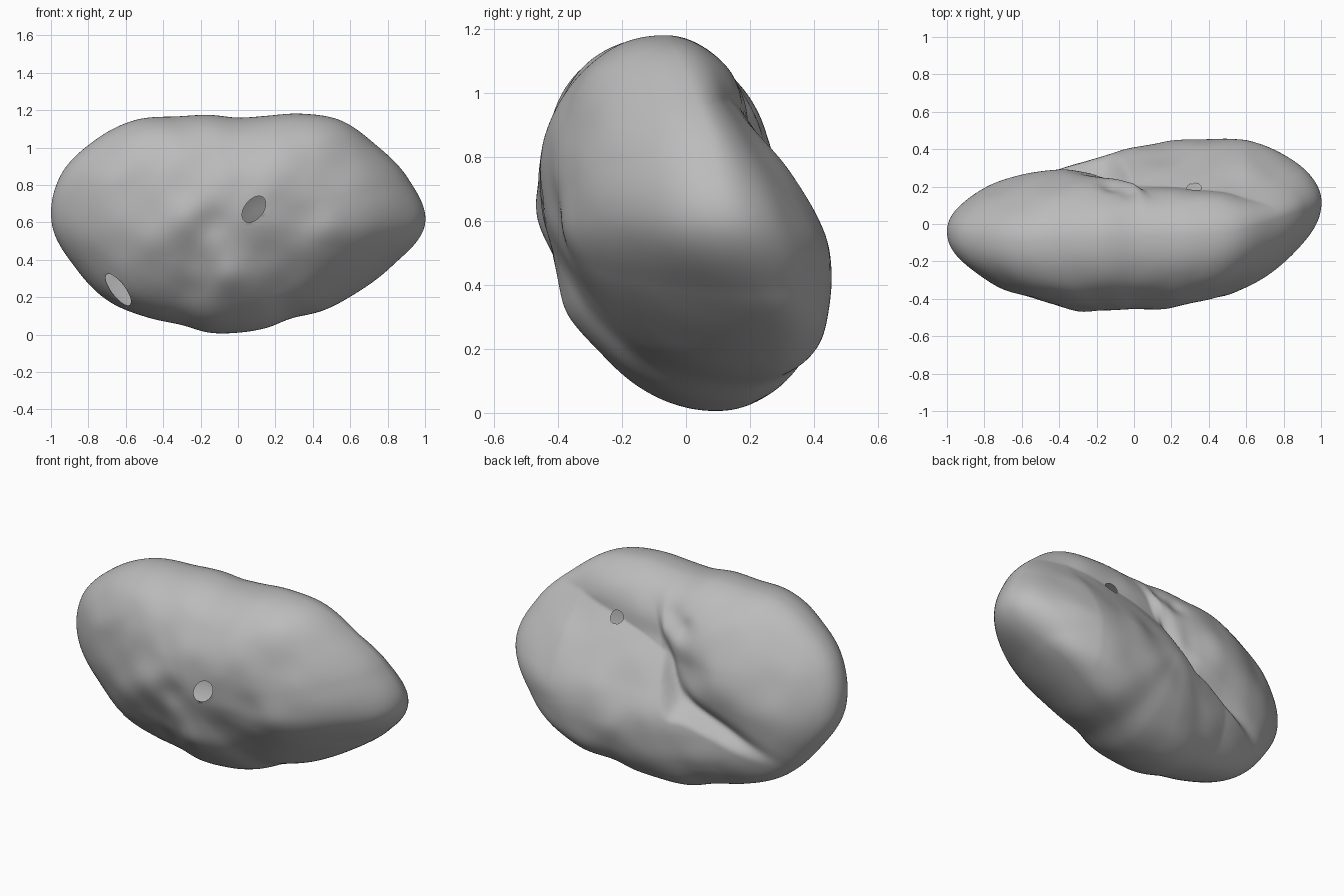
import bpy, bmesh, math
from mathutils import Vector, noise

cube = bpy.data.objects.get("Cube")
if cube:
    bpy.data.objects.remove(cube, do_unlink=True)

CZ = 0.59  # height of the body centre

# Outline radius in the x-z plane, every 15 degrees from +x towards +z
RADII = [1.0, .942, .85, .782, .682, .60, .57, .605, .665, .785, .89, .985,
         .995, .90, .81, .70, .62, .60, .58, .575, .58, .65, .733, .855]

# Soft lumps (+) and hollows (-): x, z, radius, amount
FRONT_BUMPS = [(-.28, .62, .12, .03), (.18, .78, .20, .02), (-.14, .60, .09, -.02),
               (-.24, .40, .11, -.02), (.27, .30, .13, -.03), (-.28, .22, .09, -.03),
               (-.47, .48, .11, .02), (-.05, .30, .09, .025), (-.62, .72, .13, -.015),
               (.35, .62, .12, -.02), (.50, .55, .12, .02), (.15, .42, .10, -.02)]
BACK_BUMPS = [(-.45, .80, .18, .02), (-.70, .62, .12, .015), (.20, .62, .12, -.015),
              (.62, .78, .10, .015), (.75, .50, .14, .02), (-.20, .74, .13, -.035),
              (-.12, .96, .06, -.04), (-.03, 1.0, .06, -.03), (-.28, 1.0, .10, .015)]

# Openings: x, z, side (-1 front, 1 back), half length, half width, tilt
HOLES = [(.085, .67, -1, .080, .050, math.radians(52)),
         (-.64, .24, -1, .102, .036, math.radians(-53)),
         (.32, .91, 1, .040, .034, 0)]


def smoothstep(t):
    t = min(1, max(0, t))
    return t * t * (3 - 2 * t)


def outline(angle):
    """Periodic smooth interpolation of the outline radii."""
    n = len(RADII)
    t = (angle / math.tau * n) % n
    i, f = int(t), t % 1
    a, b, c, d = (RADII[(i + k) % n] for k in (-1, 0, 1, 2))
    return b + .5 * f * (c - a + f * (2*a - 5*b + 4*c - d + f * (3*(b - c) + d - a)))


def bump_sum(bumps, x, z):
    return sum(k * math.exp(-((x - bx)**2 + (z - bz)**2) / r**2) for bx, bz, r, k in bumps)


def rim_shift(x, z):
    """How far the rim leans backwards, under the +x side and at its tip."""
    under = .16 * smoothstep(x / .55) * smoothstep((.62 - z) / .40) * smoothstep((1.15 - x) / .45)
    return under + .07 * smoothstep((x - .4) / .6)


def front_depth(x, z):
    return .45 - .06 * smoothstep((abs(x) - .6) / .4) + bump_sum(FRONT_BUMPS, x, z)


def back_depth(x, z):
    # distance below the crack: a shallow slope that turns up sharply near the middle
    crack = .62 + .43 * x + .50 * smoothstep((x + .15) / .28)
    d = (crack - z) / (1.1 + 1.1 * smoothstep((x + .25) / .2))
    open_part = smoothstep((1.0 - z) / .25) * smoothstep((x + .85) / .45)
    groove = .06 * math.exp(-(d / .17)**2) + .05 * math.exp(-(d / .06)**2)
    lobe = .34 - groove * open_part
    t = z - .5
    slab = min(.53, max(.33, .41 + .20 * x)) - .25 * (t + math.sqrt(t * t + .02))
    slab = max(slab, .25 + .07 * smoothstep((z - .85) / .25))
    return lobe + (slab - lobe) * smoothstep((d + .03) / .09) + bump_sum(BACK_BUMPS, x, z)


def shape(p):
    """Map a unit sphere point to the rock surface."""
    s = math.hypot(p.x, p.z)
    a = math.atan2(p.z, p.x)
    r = s * outline(a)
    x, z = r * math.cos(a), CZ + r * math.sin(a)
    shift = rim_shift(x, z)
    mid = .01 - .15 * (z - CZ) + .04 * x + shift
    depth = front_depth(x, z) + shift if p.y < 0 else back_depth(x, z) - shift
    depth += .012 * noise.noise(Vector((x * 5, p.y * 3, z * 5)))
    return Vector((x, mid + math.copysign(abs(p.y)**.95, p.y) * depth, z))


def hole_coords(co, hole):
    """Position in the hole's own frame, where the rim has length one."""
    x, z, side, ra, rb, tilt = hole
    dx, dz = co.x - x, co.z - z
    c, s = math.cos(tilt), math.sin(tilt)
    return (dx * c + dz * s) / ra, (dz * c - dx * s) / rb


# Rock body
bm = bmesh.new()
bmesh.ops.create_icosphere(bm, subdivisions=7, radius=1)
for v in bm.verts:
    v.co = shape(v.co.copy())
bm.normal_update()

# Cut the openings, then pull their edges onto clean ellipses
for hole in HOLES:
    x, z, side, ra, rb, tilt = hole
    cut = [f for f in bm.faces if f.normal.y * side > 0
           and math.hypot(*hole_coords(f.calc_center_median(), hole)) < 1]
    rim = {v for f in cut for v in f.verts}
    bmesh.ops.delete(bm, geom=cut, context='FACES')
    for v in rim:
        if v.is_valid and v.is_boundary:
            u, w = hole_coords(v.co, hole)
            length = math.hypot(u, w)
            u, w = u / length * ra, w / length * rb
            v.co.x = x + u * math.cos(tilt) - w * math.sin(tilt)
            v.co.z = z + u * math.sin(tilt) + w * math.cos(tilt)

mesh = bpy.data.meshes.new("rock_body")
bm.to_mesh(mesh)
bm.free()
mesh.shade_smooth()
rock = bpy.data.objects.new("rock_body", mesh)
bpy.context.collection.objects.link(rock)

# Stone colour
stone = bpy.data.materials.new("stone_grey")
stone.use_nodes = True
colour = (.5, .5, .5, 1)
stone.diffuse_color = colour
bsdf = stone.node_tree.nodes["Principled BSDF"]
bsdf.inputs["Base Color"].default_value = colour
bsdf.inputs["Roughness"].default_value = .9
mesh.materials.append(stone)
